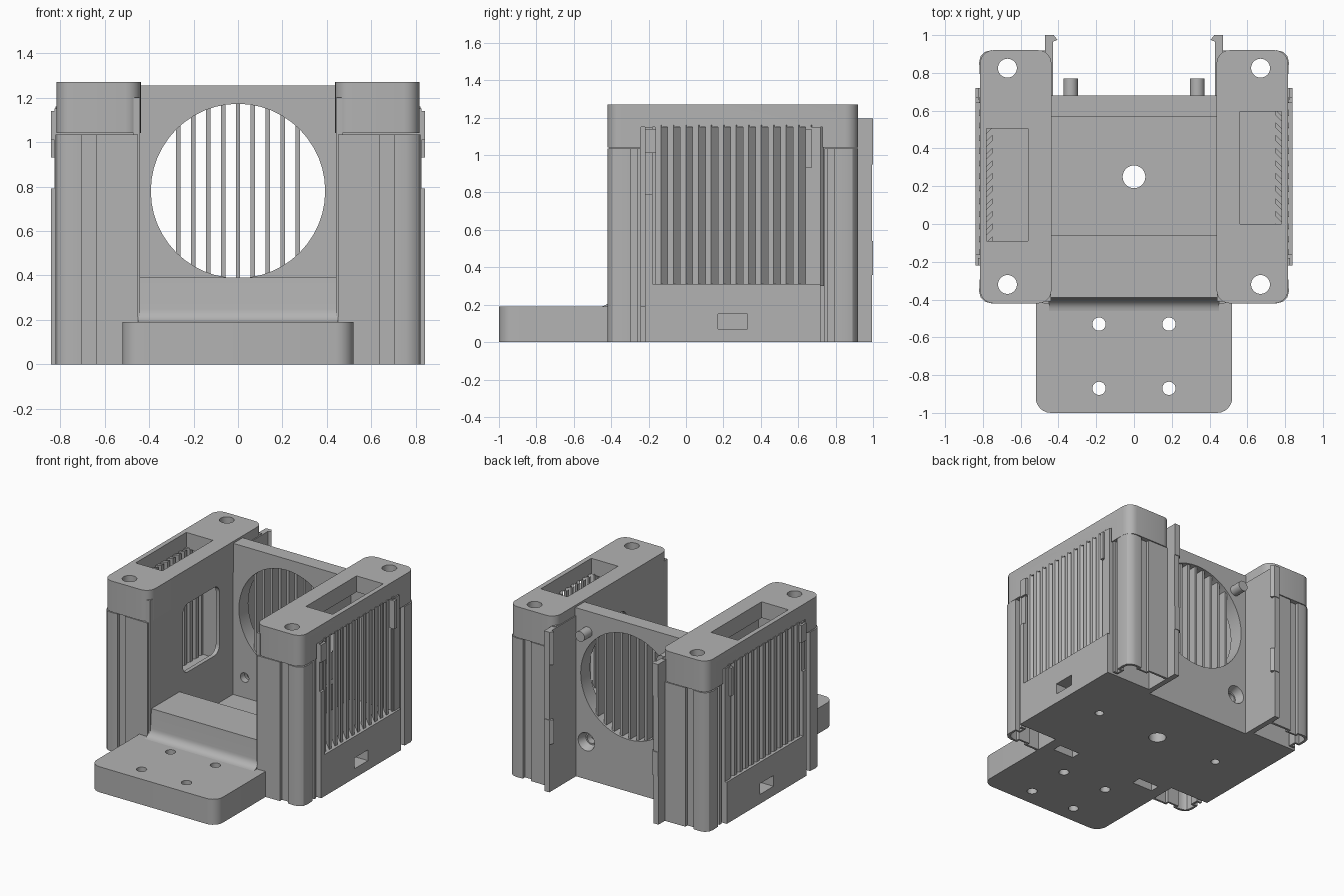
import bpy, bmesh, math
from mathutils import Matrix

cube = bpy.data.objects.get("Cube")
if cube:
    bpy.data.objects.remove(cube, do_unlink=True)

grey = bpy.data.materials.new("plain_grey")
grey.use_nodes = True
grey.diffuse_color = (0.45, 0.45, 0.45, 1)
grey.node_tree.nodes["Principled BSDF"].inputs["Base Color"].default_value = (0.45, 0.45, 0.45, 1)


def finish(name, bm):
    bmesh.ops.recalc_face_normals(bm, faces=bm.faces)
    mesh = bpy.data.meshes.new(name)
    bm.to_mesh(mesh)
    bm.free()
    mesh.materials.append(grey)
    obj = bpy.data.objects.new(name, mesh)
    bpy.context.collection.objects.link(obj)
    return obj


def prism(name, pts, lo, hi, place=lambda a, b, c: (a, b, c)):
    """Extrude a closed outline from lo to hi; place maps it to x, y, z."""
    bm = bmesh.new()
    ends = [[bm.verts.new(place(a, b, c)) for a, b in pts] for c in (lo, hi)]
    for ring in ends:
        bm.faces.new(ring)
    n = len(pts)
    for i in range(n):
        j = (i + 1) % n
        bm.faces.new((ends[0][i], ends[0][j], ends[1][j], ends[1][i]))
    return finish(name, bm)


def box(name, x0, x1, y0, y1, z0, z1):
    return prism(name, [(x0, y0), (x1, y0), (x1, y1), (x0, y1)], z0, z1)


def rounded(x0, x1, y0, y1, r, r_back=None):
    r_back = r if r_back is None else r_back
    pts = []
    corners = [(x0, y0, 1, 1, r, 180), (x1, y0, -1, 1, r, 270),
               (x1, y1, -1, -1, r_back, 0), (x0, y1, 1, -1, r_back, 90)]
    for x, y, sx, sy, rad, start in corners:
        steps = 6 if rad else 0
        for k in range(steps + 1):
            a = math.radians(start + 15 * k)
            pts.append((x + sx * rad + rad * math.cos(a), y + sy * rad + rad * math.sin(a)))
    return pts


def cylinder(name, x, y, z, r, depth, along_y=False, r_end=None):
    bm = bmesh.new()
    bmesh.ops.create_cone(bm, cap_ends=True, segments=48, radius1=r,
                          radius2=r if r_end is None else r_end, depth=depth)
    if along_y:
        bmesh.ops.rotate(bm, verts=bm.verts, matrix=Matrix.Rotation(-math.pi / 2, 3, 'X'))
    bmesh.ops.translate(bm, verts=bm.verts, vec=(x, y, z))
    return finish(name, bm)


def activate(obj):
    bpy.ops.object.select_all(action='DESELECT')
    obj.select_set(True)
    bpy.context.view_layer.objects.active = obj


def cut(obj, *cutters):
    for c in cutters:
        mod = obj.modifiers.new("cut", 'BOOLEAN')
        mod.operation = 'DIFFERENCE'
        mod.solver = 'EXACT'
        mod.object = c
        activate(obj)
        bpy.ops.object.modifier_apply(modifier=mod.name)
        bpy.data.objects.remove(c, do_unlink=True)


def side_box(name, s, x0, x1, *rest):
    a, b = sorted((s * x0, s * x1))
    return box(name, a, b, *rest)


# Front mounting plate with four screw holes and two slots underneath
plate = prism("front_plate", rounded(-0.52, 0.52, -1, -0.22, 0.08, 0), 0, 0.19)
for s in (-1, 1):
    cut(plate, cylinder("c", s * 0.185, -0.53, 0.1, 0.035, 1),
        cylinder("c", s * 0.185, -0.87, 0.1, 0.035, 1),
        side_box("c", s, 0.27, 0.44, -0.335, -0.265, -0.1, 0.1))

# Raised step with a hollow fillet onto the plate
fillet = [(-0.46 + 0.06 * math.sin(math.radians(a)), 0.25 - 0.06 * math.cos(math.radians(a)))
          for a in range(0, 91, 15)]
prism("front_step", [(-0.46, 0.15)] + fillet + [(-0.39, 0.39), (-0.06, 0.39), (-0.06, 0.12), (-0.3, 0.12)],
      -0.45, 0.45, lambda a, b, c: (c, a, b))

# Floor between the towers
floor = box("floor", -0.47, 0.47, -0.22, 0.68, 0, 0.13)
cut(floor, cylinder("c", 0, 0.25, 0, 0.06, 1))

# Back wall with round vent and recessed screw holes
wall = box("back_wall", -0.45, 0.45, 0.57, 0.68, 0, 1.255)
cut(wall, cylinder("c", 0, 0.6, 0.78, 0.392, 1, True))
for s in (-1, 1):
    cut(wall, cylinder("c", s * 0.345, 0.6, 0.28, 0.035, 1, True),
        cylinder("c", s * 0.345, 0.66, 0.28, 0.045, 0.08, True, 0.075))
    cylinder("locating_peg", s * 0.335, 0.71, 1.1, 0.038, 0.12, True)
for i in range(-4, 5):
    x = i * 0.067
    h = math.sqrt(0.392 ** 2 - x * x) + 0.01
    box("vent_bar", x - 0.01, x + 0.01, 0.585, 0.665, 0.78 - h, 0.78 + h)

# Plan of one hollow corner column, with a groove on each face
COLUMN = [(0.45, -0.41), (0.63, -0.41), (0.63, -0.385), (0.71, -0.385), (0.71, -0.41),
          (0.755, -0.41), (0.785, -0.402), (0.803, -0.385), (0.81, -0.355),
          (0.81, -0.3), (0.775, -0.3), (0.775, -0.25), (0.81, -0.25)]


def column(s, back):
    bm = bmesh.new()
    rows = [[bm.verts.new((s * x, 0.5 - y if back else y, z)) for x, y in COLUMN] for z in (0, 1.035)]
    for i in range(len(COLUMN) - 1):
        bm.faces.new((rows[0][i], rows[0][i + 1], rows[1][i + 1], rows[1][i]))
    obj = finish("corner_column", bm)
    mod = obj.modifiers.new("wall", 'SOLIDIFY')
    mod.thickness = 0.02
    mod.offset = 0
    activate(obj)
    bpy.ops.object.modifier_apply(modifier=mod.name)


for s, shift in ((-1, 0), (1, 0.09)):
    # Inner wall with rounded window
    inner = side_box("inner_wall", s, 0.44, 0.47, -0.41, 0.91, 0, 1.2)
    cut(inner, prism("c", rounded(-0.02 + shift, 0.41 + shift, 0.5, 1.01, 0.06), 0.3 * s, 0.6 * s,
                     lambda a, b, c: (c, a, b)))

    # Solid foot of the tower with a side socket
    foot = side_box("tower_foot", s, 0.46, 0.84, -0.22, 0.72, 0, 0.31)
    cut(foot, side_box("c", s, 0.74, 0.9, 0.17, 0.33, 0.07, 0.15),
        cylinder("c", s * 0.52, 0.25, 0, 0.03, 0.3))

    # Frame posts and clips beside the louvres
    side_box("front_frame_post", s, 0.46, 0.825, -0.22, -0.18, 0.3, 1.15)
    side_box("back_frame_post", s, 0.46, 0.825, 0.66, 0.72, 0.3, 1.15)
    side_box("front_lower_clip", s, 0.8, 0.84, -0.22, -0.18, 0.3, 0.79)
    side_box("front_upper_clip", s, 0.8, 0.84, -0.22, -0.16, 1.01, 1.14)
    side_box("back_upper_clip", s, 0.8, 0.84, 0.64, 0.67, 0.93, 1.14)

    # Slanted louvres
    for i in range(13):
        y = -0.165 + i * 0.067
        prism("louvre", [(s * 0.82, y), (s * 0.82, y + 0.03), (s * 0.75, y + 0.1), (s * 0.75, y + 0.07)],
              0.3, 1.16)

    # Top cap with screw holes and pocket
    x0, x1 = sorted((s * 0.437, s * 0.815))
    cap = prism("tower_cap", rounded(x0, x1, -0.42, 0.92, 0.07), 1.04, 1.27)
    p0, p1 = sorted((s * 0.56, s * 0.78))
    cut(cap, side_box("c", s, 0.47, 0.95, -0.24, 0.73, 0.9, 1.15),
        box("c", p0, p1, -0.09 + shift, 0.505 + shift, 0.9, 1.5),
        cylinder("c", s * 0.67, -0.32, 1.2, 0.05, 1),
        cylinder("c", s * 0.67, 0.825, 1.2, 0.05, 1))

    for back in (False, True):
        column(s, back)

    # Rear latch plate with two barbs
    side_box("latch_plate", s, 0.43, 0.47, 0.67, 0.995, 0, 1.195)
    for z0, z1 in ((0.95, 1.195), (0.36, 0.54)):
        prism("latch_barb", [(s * 0.44, 0.96), (s * 0.405, 0.975), (s * 0.425, 1.0), (s * 0.47, 1.0),
                             (s * 0.47, 0.96)], z0, z1)

# Smooth curved surfaces, keep edges sharp
bpy.ops.object.select_all(action='DESELECT')
for obj in bpy.context.collection.objects:
    if obj.type == 'MESH' and grey.name in obj.data.materials:
        obj.select_set(True)
        bpy.context.view_layer.objects.active = obj
bpy.ops.object.shade_smooth_by_angle(angle=math.radians(30))
